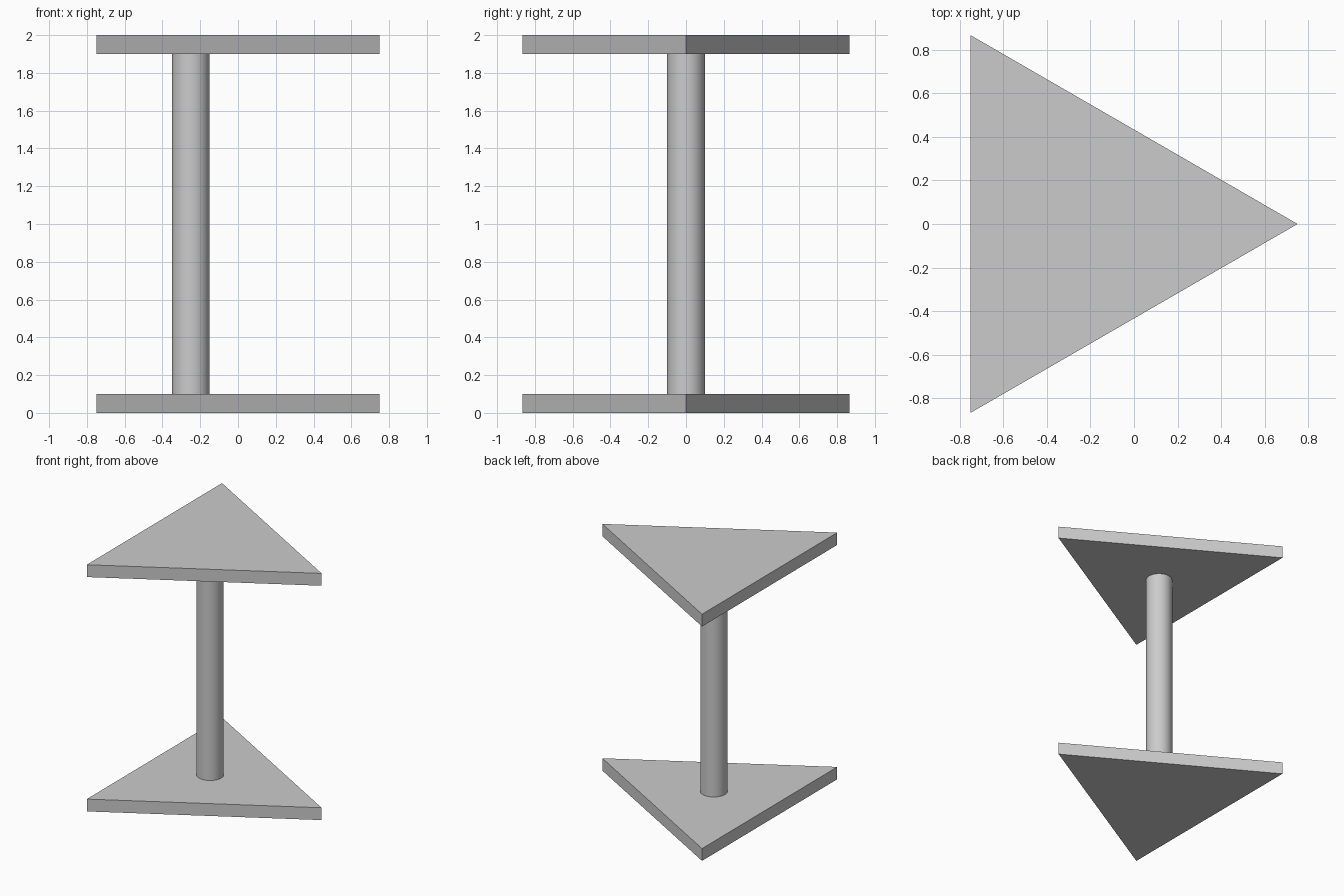
import bpy, bmesh
from math import cos, sin, pi, radians

if "Cube" in bpy.data.objects:
    bpy.data.objects.remove(bpy.data.objects["Cube"])

CENTER_X = -0.25  # triangle centroid, also the column axis


def prism(name, sides, radius, z0, z1):
    """Regular upright prism with one corner pointing to +x."""
    bm = bmesh.new()
    ring = [bm.verts.new((radius * cos(2 * pi * i / sides),
                          radius * sin(2 * pi * i / sides), 0))
            for i in range(sides)]
    base = bm.faces.new(ring)
    top = bmesh.ops.extrude_face_region(bm, geom=[base], use_keep_orig=True)
    bmesh.ops.translate(bm, vec=(0, 0, z1 - z0),
                        verts=[g for g in top["geom"] if isinstance(g, bmesh.types.BMVert)])
    bmesh.ops.recalc_face_normals(bm, faces=bm.faces)
    mesh = bpy.data.meshes.new(name)
    bm.to_mesh(mesh)
    bm.free()
    obj = bpy.data.objects.new(name, mesh)
    obj.location = (CENTER_X, 0, z0)
    bpy.context.collection.objects.link(obj)
    return obj


# Triangular plates
prism("base_plate", 3, 1.0, 0.0, 0.1)
prism("top_plate", 3, 1.0, 1.9, 2.0)

# Round column between the plates
column = prism("column", 64, 0.1, 0.1, 1.9)
bpy.ops.object.select_all(action='DESELECT')
column.select_set(True)
bpy.context.view_layer.objects.active = column
bpy.ops.object.shade_smooth_by_angle(angle=radians(30))
